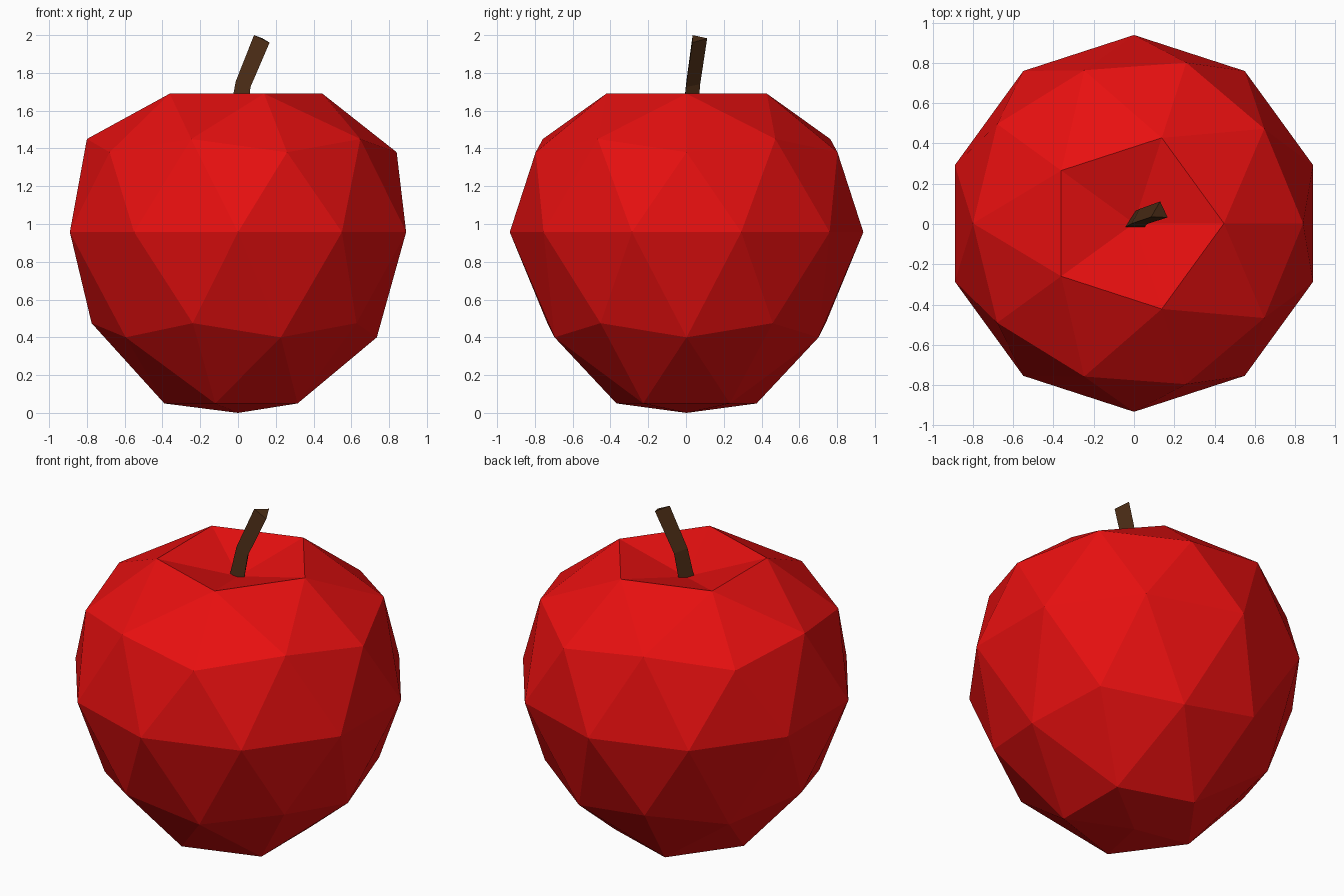
import bpy, bmesh, math

if "Cube" in bpy.data.objects:
    bpy.data.objects.remove(bpy.data.objects["Cube"])


def material(name, rgb):
    m = bpy.data.materials.new(name)
    m.diffuse_color = (*rgb, 1.0)
    m.use_nodes = True
    m.node_tree.nodes["Principled BSDF"].inputs["Base Color"].default_value = m.diffuse_color
    return m


def make_object(name, bm, mat):
    bmesh.ops.recalc_face_normals(bm, faces=bm.faces[:])
    me = bpy.data.meshes.new(name)
    bm.to_mesh(me)
    bm.free()
    me.materials.append(mat)
    ob = bpy.data.objects.new(name, me)
    bpy.context.collection.objects.link(ob)
    return ob


red = material("apple red", (0.8, 0.005, 0.005))
brown = material("stem brown", (0.07, 0.026, 0.008))

# Fruit: an icosphere whose rings are moved to an apple profile
# (height on unit sphere, new radius, new height)
PROFILE = [
    (1.0, 0.0, 1.58), (0.851, 0.447, 1.69), (0.526, 0.80, 1.45),
    (0.447, 0.84, 1.38), (0.0, 0.936, 0.957), (-0.447, 0.775, 0.475),
    (-0.526, 0.735, 0.40), (-0.851, 0.39, 0.05), (-1.0, 0.0, 0.0),
]
bm = bmesh.new()
bmesh.ops.create_icosphere(bm, subdivisions=2, radius=1.0)
for v in bm.verts:
    h = v.co.z / v.co.length
    _, r, z = min(PROFILE, key=lambda p: abs(p[0] - h))
    a = math.atan2(v.co.y, v.co.x)
    v.co = (r * math.cos(a), r * math.sin(a) + 0.003, z)
make_object("apple_body", bm, red)

# Stem: bent three-sided prism lofted through three triangles
SECTIONS = [
    [(-0.05, -0.02, 1.55), (0.048, -0.02, 1.55), (0.0, 0.06, 1.55)],
    [(-0.012, 0.002, 1.755), (0.066, 0.0, 1.725), (0.028, 0.075, 1.74)],
    [(0.085, 0.035, 2.0), (0.167, 0.033, 1.96), (0.13, 0.112, 1.983)],
]
bm = bmesh.new()
rings = [[bm.verts.new(p) for p in s] for s in SECTIONS]
for lo, hi in zip(rings, rings[1:]):
    for i in range(3):
        j = (i + 1) % 3
        bm.faces.new((lo[i], lo[j], hi[j], hi[i]))
bm.faces.new(rings[0][::-1])
bm.faces.new(rings[-1])
make_object("stem", bm, brown)
